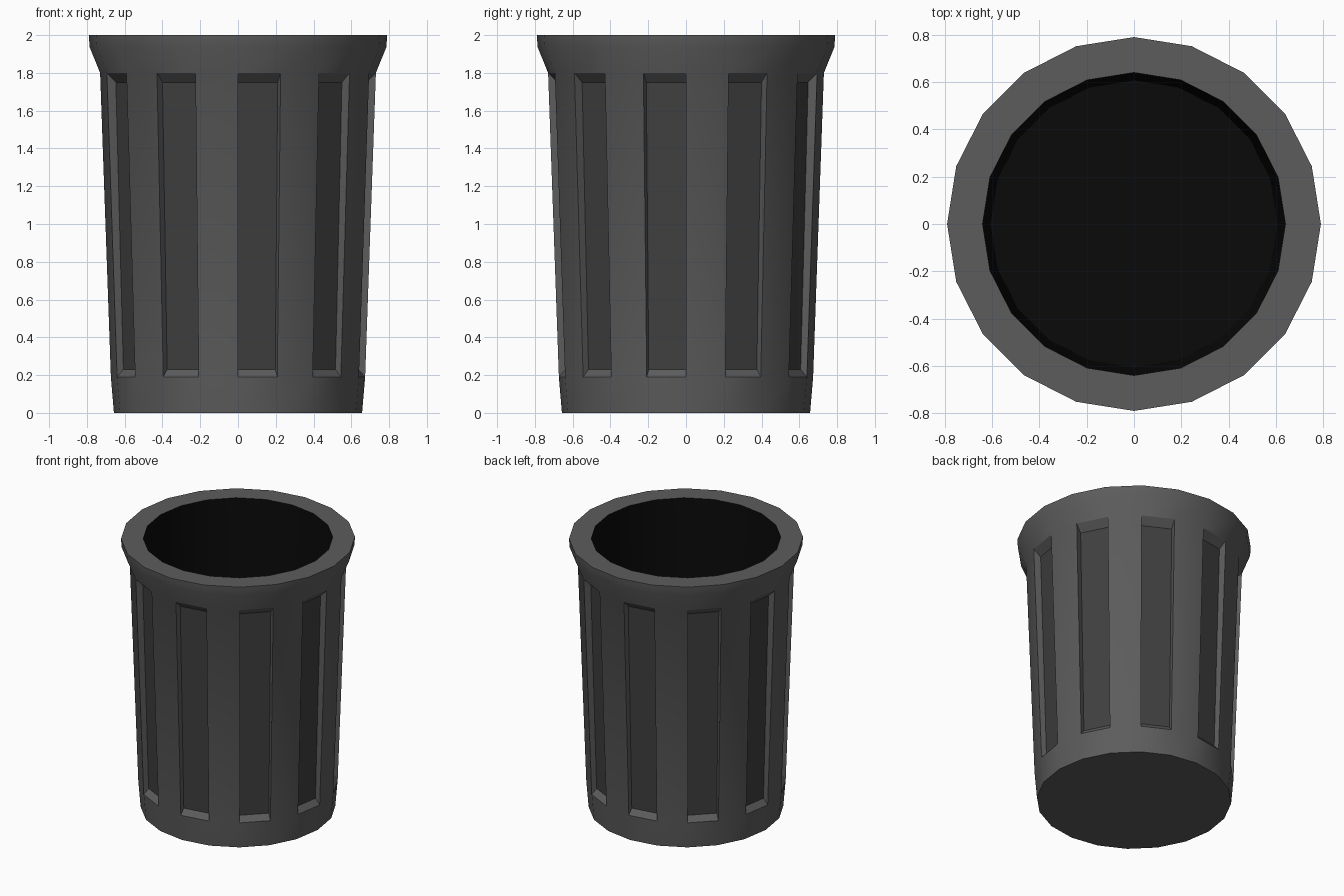
import bpy, bmesh
from math import sin, cos, radians

if "Cube" in bpy.data.objects:
    bpy.data.objects.remove(bpy.data.objects["Cube"])

SIDES = 20
STEP = 360 / SIDES
GREY = (0.107, 0.107, 0.107, 1)
DARK = (0.05, 0.05, 0.05, 1)
BLACK = (0.003, 0.003, 0.003, 1)


def finish(name, bm, color):
    bmesh.ops.remove_doubles(bm, verts=bm.verts, dist=0.0005)
    me = bpy.data.meshes.new(name)
    bm.to_mesh(me)
    bm.free()
    ob = bpy.data.objects.new(name, me)
    bpy.context.collection.objects.link(ob)
    mat = bpy.data.materials.new(name + "_material")
    mat.diffuse_color = color
    mat.use_nodes = True
    mat.node_tree.nodes["Principled BSDF"].inputs["Base Color"].default_value = mat.diffuse_color
    me.materials.append(mat)
    bpy.ops.object.select_all(action='DESELECT')
    bpy.context.view_layer.objects.active = ob
    ob.select_set(True)
    bpy.ops.object.shade_smooth_by_angle(angle=radians(30))
    return ob


def point(r, z, k):
    a = radians(k * STEP)
    return (r * cos(a), r * sin(a), z)


def quad(bm, k, low, high):
    # one wall facet between two (radius, height) levels
    pts = [point(*low, k), point(*low, k + 1), point(*high, k + 1), point(*high, k)]
    bm.faces.new([bm.verts.new(p) for p in pts])


def disc(bm, r, z, up):
    ks = range(SIDES) if up else reversed(range(SIDES))
    bm.faces.new([bm.verts.new(point(r, z, k)) for k in ks])


profile = [(0.657, 0), (0.673, 0.19), (0.73, 1.8), (0.785, 1.935), (0.79, 2.0), (0.64, 2.0)]
low, high = profile[1:3]
panel_low, panel_high = (0.638, 0.23), (0.68, 1.75)

# outer body: tapered wall and flared rim, every second facet left open
body = bmesh.new()
disc(body, profile[0][0], 0, False)
for k in range(SIDES):
    for i, (a, b) in enumerate(zip(profile, profile[1:])):
        if not (i == 1 and k % 2):
            quad(body, k, a, b)
finish("bin_body", body, GREY)

# recesses: sloped ends, radial sides and a darker panel at the back
edges, panels = bmesh.new(), bmesh.new()
for k in range(1, SIDES, 2):
    quad(edges, k, low, panel_low)
    quad(edges, k, panel_high, high)
    quad(panels, k, panel_low, panel_high)
    for side in (k, k + 1):
        pts = [point(*p, side) for p in (low, panel_low, panel_high, high)]
        if side == k:
            pts.reverse()
        edges.faces.new([edges.verts.new(p) for p in pts])
finish("recess_edges", edges, GREY)
finish("recess_panels", panels, DARK)

# black inner liner with floor
liner = bmesh.new()
for k in range(SIDES):
    quad(liner, k, (0.64, 2.0), (0.607, 0.08))
disc(liner, 0.607, 0.08, True)
finish("bin_liner", liner, BLACK)
